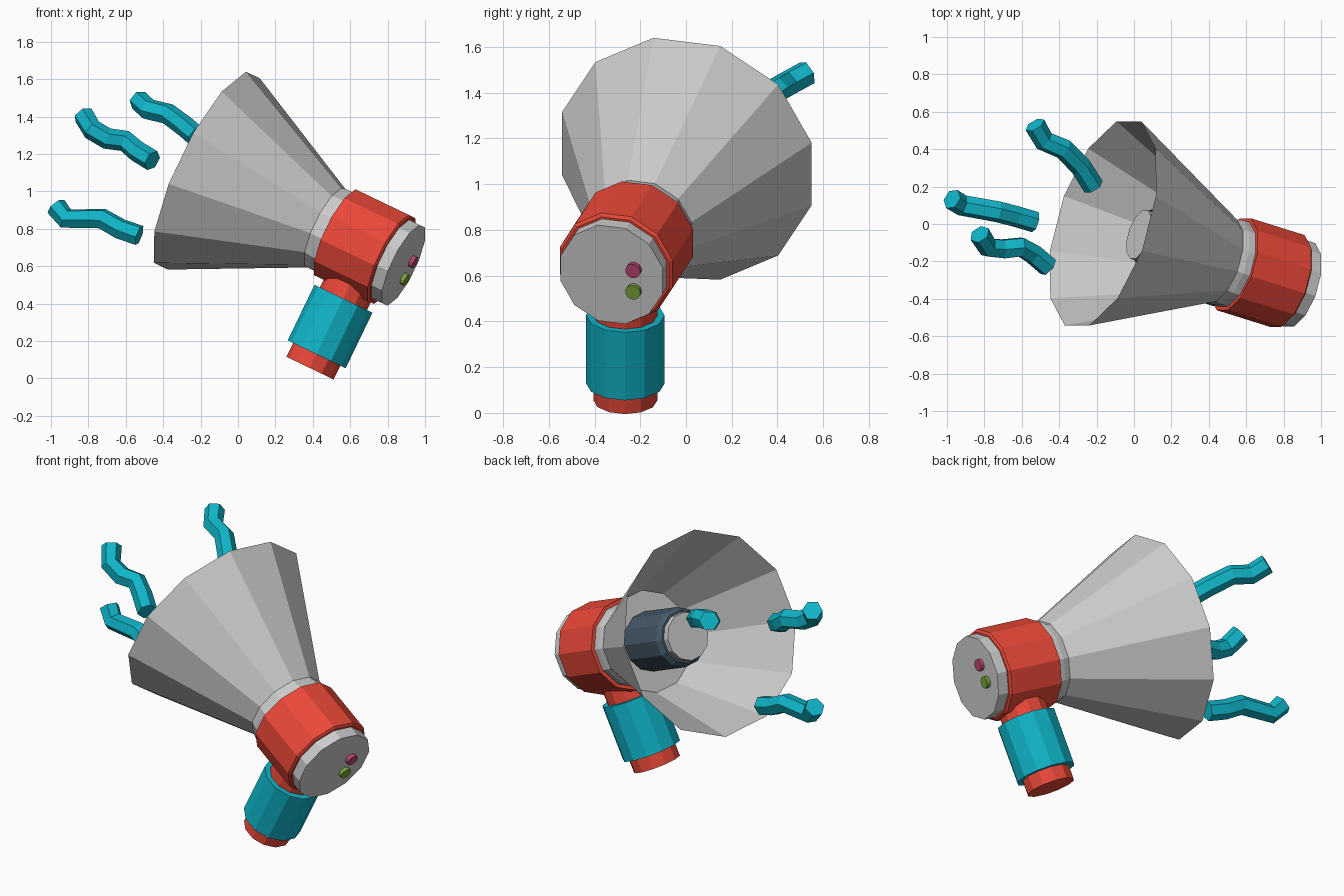
import bpy, bmesh, math
from mathutils import Vector, Matrix

if "Cube" in bpy.data.objects:
    bpy.data.objects.remove(bpy.data.objects["Cube"])

# frame of the megaphone: forward axis, up (away from grip), side
FWD = Vector((-0.867, 0.271, 0.4176)).normalized()
UP = Vector((0.434, 0, 0.901))
UP = (UP - FWD * UP.dot(FWD)).normalized()
SIDE = FWD.cross(UP)
BACK = Vector((0.885, -0.325, 0.605))
GRIP = BACK + FWD * 0.22


def frame(x, y, z, origin):
    m = Matrix((x, y, z)).transposed().to_4x4()
    m.translation = origin
    return m


BODY = frame(UP, SIDE, FWD, BACK)
HANDLE = frame(FWD, SIDE, -UP, GRIP)
HANDLE = frame(FWD, FWD.cross(UP) * -1, -UP, GRIP)


def material(name, rgb):
    m = bpy.data.materials.new(name)
    m.diffuse_color = (*rgb, 1)
    m.use_nodes = True
    m.node_tree.nodes["Principled BSDF"].inputs["Base Color"].default_value = m.diffuse_color
    return m


red = material("red", (0.83, 0.065, 0.04))
teal = material("teal", (0.005, 0.46, 0.58))
navy = material("dark_blue", (0.06, 0.1, 0.14))
pink = material("pink", (0.5, 0.06, 0.17))
green = material("green", (0.2, 0.36, 0.04))


def lathe(name, profile, matrix, mat=None, sides=12, cap_start=True, cap_end=True):
    """Spin (radius, distance) points about the local z axis of matrix."""
    bm = bmesh.new()
    rings = []
    for r, t in profile:
        angles = [math.tau * (i + 0.5) / sides for i in range(sides)]
        rings.append([bm.verts.new(matrix @ Vector((r * math.cos(a), r * math.sin(a), t)))
                      for a in angles])
    for lo, hi in zip(rings, rings[1:]):
        for i in range(sides):
            j = (i + 1) % sides
            bm.faces.new((lo[i], lo[j], hi[j], hi[i]))
    if cap_start:
        bm.faces.new(rings[0][::-1])
    if cap_end:
        bm.faces.new(rings[-1])
    me = bpy.data.meshes.new(name)
    bm.to_mesh(me)
    bm.free()
    ob = bpy.data.objects.new(name, me)
    bpy.context.collection.objects.link(ob)
    if mat:
        me.materials.append(mat)
    return ob


# body from back to mouth
lathe("back_cap", [(0.24, 0), (0.24, 0.09)], BODY)
lathe("body", [(0.25, 0.065), (0.264, 0.075), (0.264, 0.405)], BODY, red)
lathe("neck", [(0.242, 0.39), (0.242, 0.445), (0.235, 0.48)], BODY)
lathe("horn", [(0.235, 0.48), (0.587, 1.212)], BODY, cap_start=False, cap_end=False)
lathe("horn_floor", [(0.235, 0.481), (0.29, 0.6)], BODY, cap_start=False)

# speaker tube inside the horn
lathe("inner_tube", [(0.17, 0.6), (0.17, 0.92), (0.15, 0.95)], BODY, navy)
lathe("inner_tube_cap", [(0.138, 0.94), (0.138, 0.99)], BODY)

# buttons on the back cap
for name, up, mat in (("pink_button", 0.04, pink), ("green_button", -0.064, green)):
    lathe(name, [(0.034, -0.022), (0.034, 0.01)],
          BODY @ Matrix.Translation((up, 0.102, 0)), mat)

# handle
lathe("handle_core", [(0.14, 0.2), (0.14, 0.712)], HANDLE, red)
lathe("handle_grip", [(0.172, 0.3), (0.172, 0.63)], HANDLE, teal)

# wavy sound ribbons in front of the mouth
waves = {
    "sound_wave_upper": [(-.53, .53, 1.487), (-.48, .444, 1.44), (-.375, .40, 1.415),
                         (-.283, .305, 1.347), (-.217, .20, 1.29)],
    "sound_wave_middle": [(-.825, -.055, 1.406), (-.78, -.125, 1.33), (-.70, -.133, 1.283),
                          (-.605, -.123, 1.27), (-.54, -.16, 1.215), (-.458, -.23, 1.165)],
    "sound_wave_lower": [(-.973, .133, .92), (-.92, .10, .855), (-.727, .065, .855),
                         (-.63, .04, .80), (-.528, .01, .765)],
}
for name, pts in waves.items():
    cu = bpy.data.curves.new(name, 'CURVE')
    cu.dimensions = '3D'
    cu.bevel_depth = 0.057
    cu.bevel_resolution = 1
    cu.use_fill_caps = True
    sp = cu.splines.new('POLY')
    sp.use_smooth = False
    sp.points.add(len(pts) - 1)
    for p, co in zip(sp.points, pts):
        p.co = (*co, 1)
    cu.materials.append(teal)
    bpy.context.collection.objects.link(bpy.data.objects.new(name, cu))
